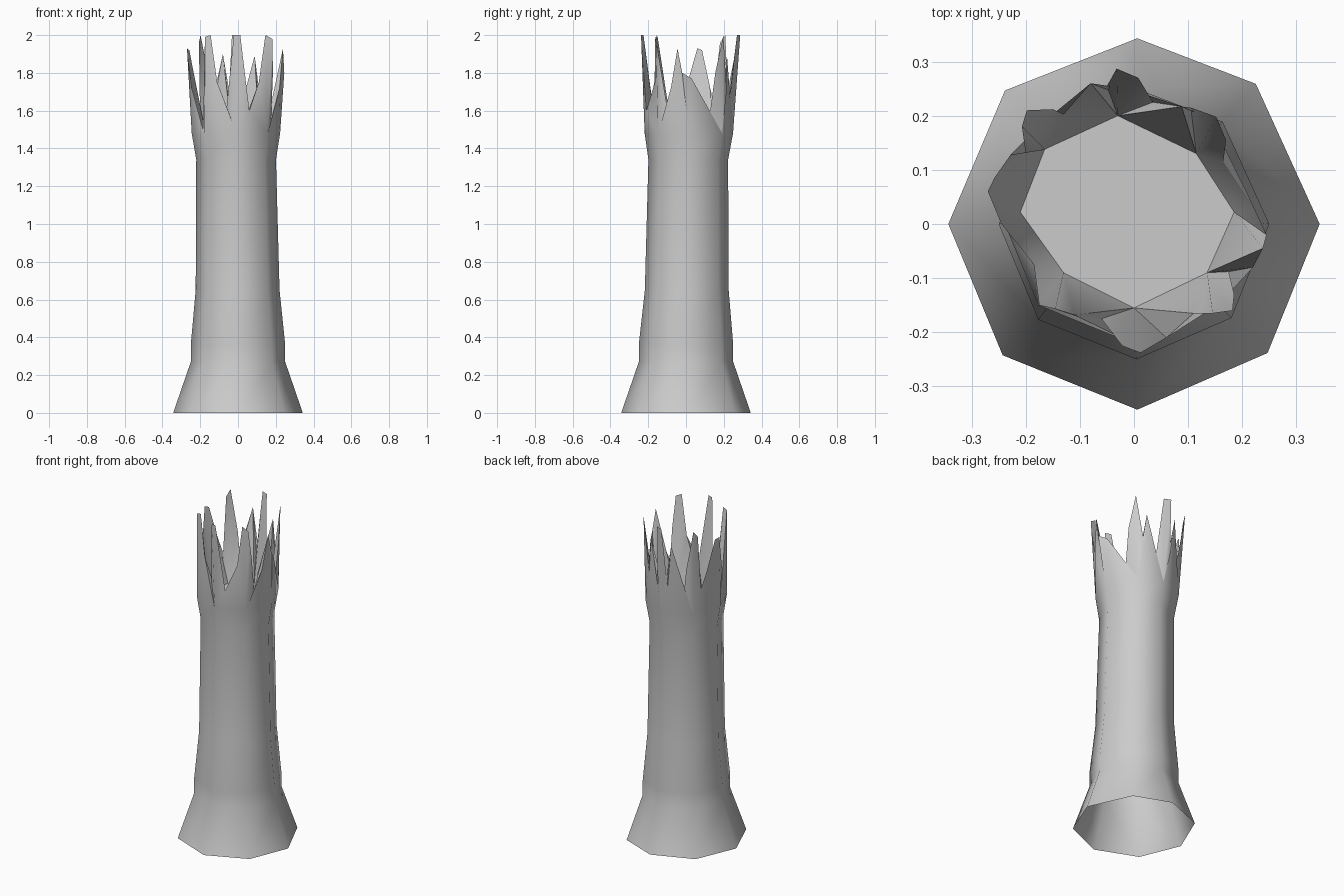
import bpy, bmesh, math

if "Cube" in bpy.data.objects:
    bpy.data.objects.remove(bpy.data.objects["Cube"])

CX, CY = -0.01, 0.015
# outline directions of the eight-sided trunk (degrees)
DIRS = [0, 49, 89, 134, 180, 225, 271, 316]
# trunk rings: height, radius, centre x, centre y
RINGS = [(0.0, 0.343, 0, 0), (0.27, 0.25, 0, 0), (0.36, 0.25, 0, 0),
         (0.65, 0.222, -0.002, 0.004), (1.34, 0.211, -0.01, 0.012),
         (1.48, 0.234, -0.011, 0.015)]
# splintered rim, anticlockwise: x, y, z
RIM = [(.245, -.02, 1.80), (.238, -.045, 1.93), (.22, -.08, 1.72), (.175, -.088, 1.55),
       (.185, -.13, 1.80), (.182, -.16, 1.98), (.145, -.165, 2.0), (.11, -.165, 1.75),
       (.06, -.21, 1.60), (.012, -.238, 2.0), (-.022, -.225, 2.0), (-.06, -.175, 1.62),
       (-.11, -.168, 1.75), (-.145, -.157, 2.0), (-.175, -.15, 1.99), (-.185, -.075, 1.5),
       (-.245, .0, 1.72), (-.27, .06, 1.93), (-.258, .085, 1.92), (-.228, .128, 1.72),
       (-.2, .13, 1.52), (-.207, .18, 1.96), (-.198, .21, 2.0), (-.15, .212, 1.75),
       (-.13, .203, 1.62), (-.08, .26, 1.9), (-.05, .255, 1.66), (-.032, .287, 2.0),
       (.008, .27, 2.0), (.035, .225, 1.6), (.088, .217, 1.89), (.105, .215, 1.7),
       (.152, .198, 2.0), (.17, .155, 1.8), (.165, .115, 1.5), (.222, .03, 1.77)]
# flat inner floor of the break
FLOOR = [(.185, .022), (.115, .13), (-.03, .2), (-.165, .138),
         (-.21, .022), (-.13, -.09), (0, -.155), (.135, -.09)]


def ang(v):
    return math.atan2(v.co.y - CY, v.co.x - CX) % math.tau


def bridge(bm, a, b, flip=False):
    """Triangulate between two rings with different point counts."""
    a, b = sorted(a, key=ang), sorted(b, key=ang)
    na, nb, i, j = len(a), len(b), 0, 0
    at = lambda r, k: ang(r[k % len(r)]) + math.tau * (k // len(r))
    while i < na or j < nb:
        mid_a = at(a, i) + at(a, i + 1)
        mid_b = at(b, j) + at(b, j + 1)
        if j >= nb or (i < na and mid_a <= mid_b):
            f = [a[i % na], a[(i + 1) % na], b[j % nb]]
            i += 1
        else:
            f = [a[i % na], b[(j + 1) % nb], b[j % nb]]
            j += 1
        bm.faces.new(f[::-1] if flip else f)


def finish(name, bm, angle):
    me = bpy.data.meshes.new(name)
    bm.to_mesh(me)
    bm.free()
    ob = bpy.data.objects.new(name, me)
    bpy.context.collection.objects.link(ob)
    bpy.ops.object.select_all(action='DESELECT')
    ob.select_set(True)
    bpy.context.view_layer.objects.active = ob
    bpy.ops.object.shade_smooth_by_angle(angle=math.radians(angle))


# trunk: open-bottomed flared tube, with the outer bark of the splinters
bm = bmesh.new()
rings = [[bm.verts.new((cx + r * math.cos(math.radians(d)),
                        cy + r * math.sin(math.radians(d)), z)) for d in DIRS]
         for z, r, cx, cy in RINGS]
for lo, hi in zip(rings, rings[1:]):
    for k in range(8):
        n = (k + 1) % 8
        bm.faces.new((lo[k], lo[n], hi[n], hi[k]))
bridge(bm, rings[-1], [bm.verts.new(p) for p in RIM])
finish("trunk_bark", bm, 60)

# broken inside: splinter inner walls and floor
bm = bmesh.new()
floor = [bm.verts.new((x, y, 1.45)) for x, y in FLOOR]
bridge(bm, floor, [bm.verts.new(p) for p in RIM], flip=True)
bm.faces.new(floor)
finish("broken_inside", bm, 50)
